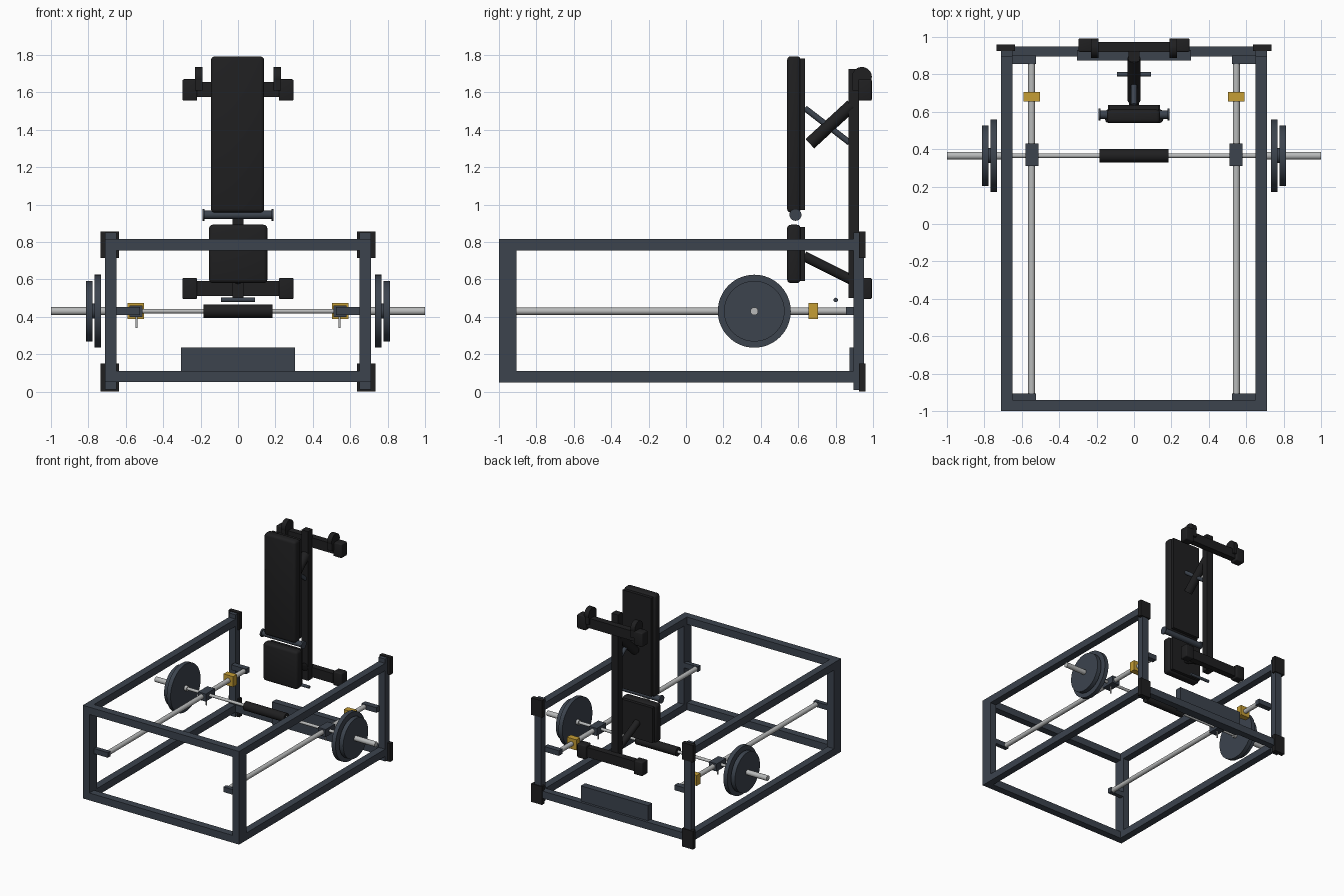
import bpy, bmesh, math
from mathutils import Vector

cube = bpy.data.objects.get("Cube")
if cube:
    bpy.data.objects.remove(cube, do_unlink=True)


def material(name, rgb, rough=0.6):
    m = bpy.data.materials.new(name)
    m.use_nodes = True
    m.diffuse_color = (*rgb, 1)
    b = m.node_tree.nodes["Principled BSDF"]
    b.inputs["Base Color"].default_value = (*rgb, 1)
    b.inputs["Roughness"].default_value = rough
    return m


GREY = material("slate grey paint", (0.045, 0.057, 0.076))
BLACK = material("black padding", (0.014, 0.014, 0.015))
STEEL = material("bright steel", (0.48, 0.49, 0.49), 0.4)
GOLD = material("gold stops", (0.56, 0.34, 0.035))


def finish(name, bm, mat, smooth=False):
    me = bpy.data.meshes.new(name)
    bm.to_mesh(me)
    bm.free()
    me.materials.append(mat)
    ob = bpy.data.objects.new(name, me)
    bpy.context.collection.objects.link(ob)
    if smooth:
        bpy.ops.object.select_all(action='DESELECT')
        ob.select_set(True)
        bpy.context.view_layer.objects.active = ob
        bpy.ops.object.shade_smooth_by_angle(angle=math.radians(35))
    return ob


def box(name, x, y, z, mat, bevel=0):
    """Box from (min, max) ranges on each axis."""
    bm = bmesh.new()
    bmesh.ops.create_cube(bm, size=1)
    for v in bm.verts:
        v.co = [r[0] + (c + 0.5) * (r[1] - r[0]) for c, r in zip(v.co, (x, y, z))]
    if bevel:
        bmesh.ops.bevel(bm, geom=bm.edges[:], offset=bevel, segments=3,
                        profile=0.5, affect='EDGES')
    return finish(name, bm, mat, bool(bevel))


def rod(name, a, b, r, mat, sides=32):
    """Cylinder between two points."""
    a, b = Vector(a), Vector(b)
    bm = bmesh.new()
    bmesh.ops.create_cone(bm, cap_ends=True, segments=sides, radius1=r,
                          radius2=r, depth=(b - a).length)
    bm.transform((b - a).to_track_quat('Z', 'Y').to_matrix().to_4x4())
    bmesh.ops.translate(bm, vec=(a + b) / 2, verts=bm.verts)
    return finish(name, bm, mat, True)


def span(s, lo, hi):
    return tuple(sorted((s * lo, s * hi)))


LOW, HIGH = (0.05, 0.11), (0.755, 0.815)

# Cross bars of the frame
box("front_bottom_bar", (-0.65, 0.65), (-1, -0.94), LOW, GREY)
box("front_top_bar", (-0.65, 0.65), (-1, -0.94), HIGH, GREY)
box("rear_bottom_bar", (-0.65, 0.65), (0.895, 0.95), LOW, GREY)
box("foot_plate", (-0.305, 0.305), (0.875, 0.93), (0.05, 0.235), GREY)

BAR_Y, BAR_Z = 0.365, 0.43
for s, side in ((1, "left"), (-1, "right")):
    # Frame side
    rail = span(s, 0.65, 0.71)
    box(side + "_bottom_rail", rail, (-0.905, 0.895), LOW, GREY)
    box(side + "_top_rail", rail, (-0.905, 0.895), HIGH, GREY)
    box(side + "_front_post", rail, (-1, -0.905), (0.05, 0.815), GREY)
    box(side + "_rear_post", rail, (0.895, 0.952), (0.01, 0.85), GREY)
    for part, z in (("foot", (0, 0.15)), ("top", (0.715, 0.855))):
        box(f"{side}_{part}_cap", span(s, 0.637, 0.735), (0.925, 0.96), z, BLACK)
    # Guide rail with brackets, stop and slider
    rod(side + "_guide_rod", (s * 0.547, -0.93, BAR_Z), (s * 0.547, 0.89, BAR_Z), 0.019, STEEL)
    box(side + "_front_bracket", span(s, 0.525, 0.66), (-0.94, -0.905), (0.41, 0.452), GREY)
    box(side + "_rear_bracket", span(s, 0.525, 0.66), (0.855, 0.9), (0.41, 0.452), GREY)
    box(side + "_stop", span(s, 0.503, 0.59), (0.655, 0.705), (0.387, 0.473), GOLD)
    box(side + "_slider", span(s, 0.51, 0.58), (0.31, 0.43), (0.398, 0.46), GREY)
    rod(side + "_slider_pin", (s * 0.543, BAR_Y, 0.34), (s * 0.543, BAR_Y, 0.41), 0.006, STEEL, 12)
    # Barbell sleeve and discs
    rod(side + "_sleeve", (s * 0.71, BAR_Y, BAR_Z), (s, BAR_Y, BAR_Z), 0.021, STEEL)
    rod(side + "_large_disc", (s * 0.732, BAR_Y, BAR_Z), (s * 0.767, BAR_Y, BAR_Z), 0.195, GREY, 64)
    rod(side + "_small_disc", (s * 0.778, BAR_Y, BAR_Z), (s * 0.814, BAR_Y, BAR_Z), 0.162, GREY, 64)
    rod(side + "_disc_hub", (s * 0.765, BAR_Y, BAR_Z), (s * 0.78, BAR_Y, BAR_Z), 0.04, GREY)
    # Bench end blocks and round hooks
    for part, z in (("upper", (1.555, 1.67)), ("lower", (0.495, 0.608))):
        box(f"{side}_{part}_end_block", span(s, 0.218, 0.297), (0.92, 0.993), z, BLACK, 0.008)
    rod(side + "_round_hook", (s * 0.19, 0.94, 1.682), (s * 0.23, 0.94, 1.682), 0.053, BLACK)
    box(side + "_hook_base", span(s, 0.19, 0.23), (0.89, 0.99), (1.61, 1.682), BLACK)
    # Roller end
    rod(side + "_roller_flange", (s * 0.178, 0.585, 0.945), (s * 0.19, 0.585, 0.945), 0.032, GREY)

# Barbell
rod("barbell_bar", (-0.72, BAR_Y, BAR_Z), (0.72, BAR_Y, BAR_Z), 0.012, STEEL)
rod("barbell_pad", (-0.185, BAR_Y, BAR_Z), (0.185, BAR_Y, BAR_Z), 0.036, BLACK)

# Bench upright and crossbars
box("bench_upright", (-0.03, 0.03), (0.868, 0.925), (0.5, 1.725), BLACK)
box("upper_crossbar", (-0.22, 0.22), (0.92, 0.973), (1.575, 1.655), BLACK)
box("lower_crossbar", (-0.22, 0.22), (0.92, 0.973), (0.51, 0.59), BLACK)

# Padded cushions with backing boards
box("back_pad", (-0.145, 0.14), (0.54, 0.613), (0.957, 1.792), BLACK, 0.02)
box("back_board", (-0.13, 0.13), (0.61, 0.637), (0.97, 1.78), BLACK)
box("seat_pad", (-0.155, 0.157), (0.54, 0.613), (0.58, 0.892), BLACK, 0.02)
box("seat_board", (-0.14, 0.14), (0.61, 0.637), (0.592, 0.88), BLACK)
rod("bench_roller", (-0.18, 0.585, 0.945), (0.18, 0.585, 0.945), 0.023, GREY)

# Struts between cushions and upright
rod("seat_strut", (0, 0.63, 0.725), (0, 0.88, 0.6), 0.027, BLACK)
rod("back_strut", (0, 0.662, 1.325), (0, 0.885, 1.53), 0.034, BLACK)
rod("adjuster_rod", (0, 0.635, 1.515), (0, 0.875, 1.33), 0.016, GREY)
rod("foot_peg", (-0.09, 0.8, 0.49), (0.09, 0.8, 0.49), 0.012, GREY, 16)
